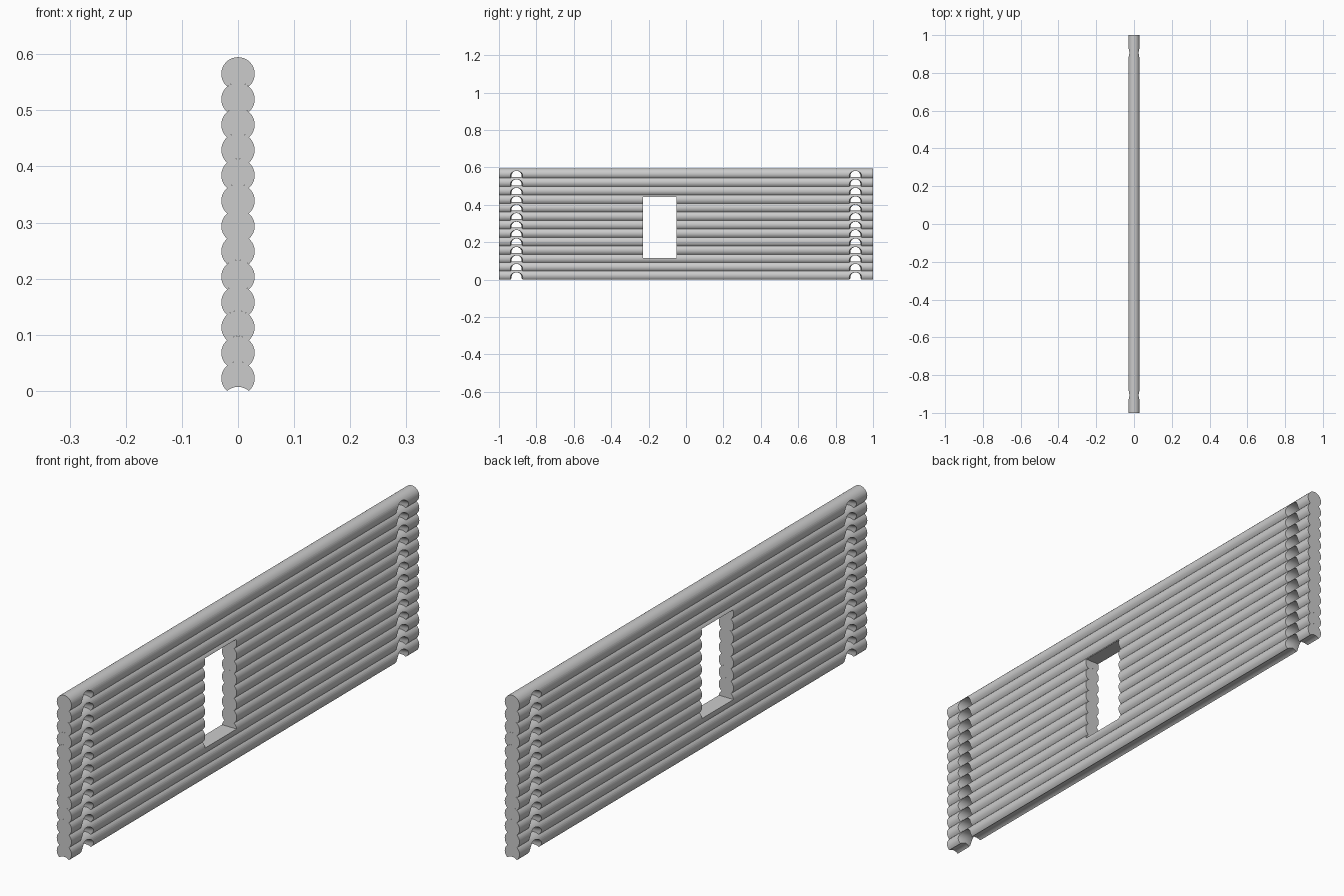
import bpy, bmesh, math

if "Cube" in bpy.data.objects:
    bpy.data.objects.remove(bpy.data.objects["Cube"])

R, STEP, COUNT = 0.0298, 0.0452, 13      # log radius, log spacing, number of logs
HALF = STEP / 2
Z0 = HALF                                # centre height of the lowest log
CUSP_X = math.sqrt(R * R - HALF * HALF)


def loft(name, rings):
    """Closed solid skinned through equal-length rings of points."""
    bm = bmesh.new()
    loops = [[bm.verts.new(p) for p in ring] for ring in rings]
    n = len(loops[0])
    for a, b in zip(loops, loops[1:]):
        for i in range(n):
            j = (i + 1) % n
            bm.faces.new((a[i], a[j], b[j], b[i]))
    bm.faces.new(loops[0])
    bm.faces.new(loops[-1])
    bmesh.ops.recalc_face_normals(bm, faces=bm.faces)
    mesh = bpy.data.meshes.new(name)
    bm.to_mesh(mesh)
    bm.free()
    ob = bpy.data.objects.new(name, mesh)
    bpy.context.collection.objects.link(ob)
    return ob


def log_profile():
    """Round log with a groove underneath that fits the log below."""
    a = math.atan2(-HALF, CUSP_X)
    span = math.pi - 2 * a
    outer = [(R * math.cos(a + span * i / 28), R * math.sin(a + span * i / 28)) for i in range(29)]
    b = math.atan2(HALF, CUSP_X)
    gspan = math.pi - 2 * b
    groove = [(R * math.cos(math.pi - b - gspan * i / 12),
               -STEP + R * math.sin(math.pi - b - gspan * i / 12)) for i in range(1, 12)]
    return outer + groove


def notch_cutter(name, y):
    """Arched saddle notch across the log, flaring toward both wall faces."""
    w, apex = 0.027, 0.0165
    spring = apex - w
    arch = [(w * math.cos(math.pi * i / 18), spring + w * math.sin(math.pi * i / 18)) for i in range(19)]
    arch += [(-w, -0.05), (w, -0.05)]
    rings = [[(x, y + py * s, pz) for py, pz in arch]
             for x, s in ((-0.04, 1.33), (0, 1), (0.04, 1.33))]
    ob = loft(name, rings)
    ob.hide_render = True
    return ob


def cut(ob, cutter):
    bpy.context.view_layer.objects.active = ob
    mod = ob.modifiers.new("cut", 'BOOLEAN')
    mod.operation = 'DIFFERENCE'
    mod.solver = 'EXACT'
    mod.object = cutter
    bpy.ops.object.modifier_apply(modifier=mod.name)


# cutters for the corner notches and the window
notches = [notch_cutter("notch_cutter", y) for y in (-0.906, 0.906)]
W0, W1, WZ0, WZ1 = -0.231, -0.050, 0.117, 0.442
window = loft("window_cutter", [[(x, W0, WZ0), (x, W1, WZ0), (x, W1, WZ1), (x, W0, WZ1)]
                                for x in (-0.06, 0.06)])
window.hide_render = True

# stacked wall logs
profile = log_profile()
logs = []
for k in range(COUNT):
    z = Z0 + k * STEP
    log = loft("wall_log_%02d" % (k + 1), [[(x, y, pz) for x, pz in profile] for y in (-1, 1)])
    log.location.z = z
    for c in notches:
        c.location.z = z
    bpy.context.view_layer.update()
    for c in notches:
        cut(log, c)
    if z + R > WZ0 and z - R < WZ1:
        cut(log, window)
    logs.append(log)

for c in notches + [window]:
    bpy.data.objects.remove(c)

# smooth rounds, sharp cut edges
bpy.ops.object.select_all(action='DESELECT')
for log in logs:
    log.select_set(True)
bpy.context.view_layer.objects.active = logs[0]
bpy.ops.object.shade_smooth_by_angle(angle=math.radians(30))
